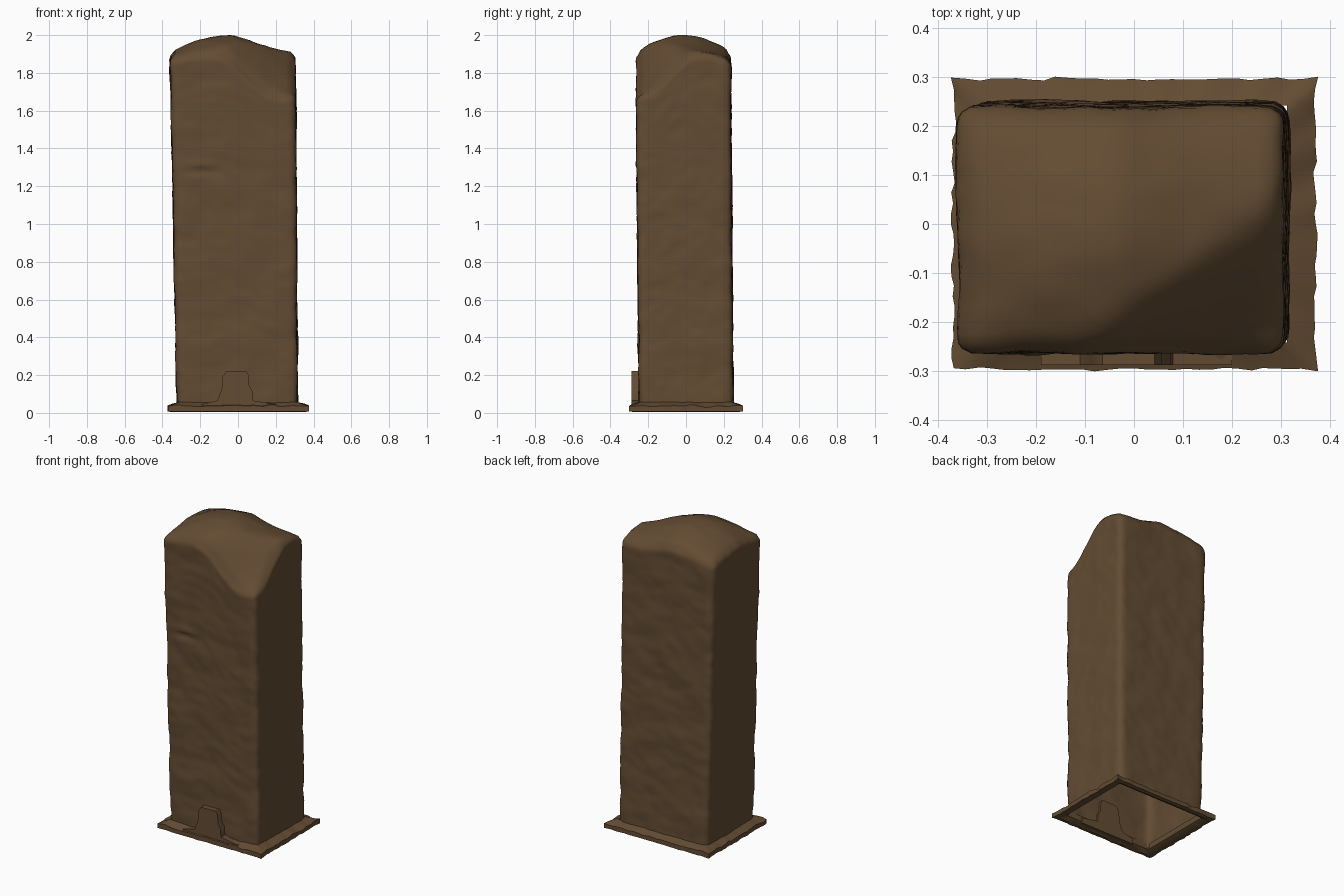
import bpy, bmesh, math
from mathutils import Vector, noise

if "Cube" in bpy.data.objects:
    bpy.data.objects.remove(bpy.data.objects["Cube"])

COLOR = (0.125, 0.072, 0.033, 1)
mat = bpy.data.materials.new("brown_earth")
mat.use_nodes = True
mat.diffuse_color = COLOR
bsdf = mat.node_tree.nodes["Principled BSDF"]
bsdf.inputs["Base Color"].default_value = COLOR
bsdf.inputs["Roughness"].default_value = 0.9


def make_object(name, bm, angle=40):
    bmesh.ops.recalc_face_normals(bm, faces=bm.faces)
    mesh = bpy.data.meshes.new(name)
    bm.to_mesh(mesh)
    bm.free()
    mesh.materials.append(mat)
    ob = bpy.data.objects.new(name, mesh)
    bpy.context.collection.objects.link(ob)
    bpy.ops.object.select_all(action="DESELECT")
    bpy.context.view_layer.objects.active = ob
    ob.select_set(True)
    bpy.ops.object.shade_smooth_by_angle(angle=math.radians(angle))
    return ob


def lerp(a, b, t):
    return a + (b - a) * t


def smooth(a, b, x):
    t = max(0, min(1, (x - a) / (b - a)))
    return t * t * (3 - 2 * t)


def crown(u, v):
    """Height of the domed top, with the front left corner broken away."""
    h = 2.0 - 0.09 * u * u - 0.09 * v * v + 0.05 * (u * v) ** 2
    if u > 0:
        h -= 0.03 * math.sin(math.pi * u)
    return h - 0.19 * smooth(0.6, 1.8, u - v)


# Body: subdivided box, open below, rounded and roughened
bm = bmesh.new()
bmesh.ops.create_cube(bm, size=2)
upright = [e for e in bm.edges if abs(e.verts[0].co.z - e.verts[1].co.z) > 1]
bmesh.ops.subdivide_edges(bm, edges=upright, cuts=3, use_grid_fill=True)
bmesh.ops.subdivide_edges(bm, edges=bm.edges[:], cuts=24, use_grid_fill=True)
floor = [f for f in bm.faces if all(v.co.z < -0.999 for v in f.verts)]
bmesh.ops.delete(bm, geom=floor, context="FACES")
RADIUS = 0.035
for vert in bm.verts:
    u, v, t = vert.co.x, vert.co.y, (vert.co.z + 1) / 2
    low = Vector((lerp(-0.322, -0.36, t), lerp(-0.248, -0.264, t), -1))
    high = Vector((lerp(0.315, 0.305, t), lerp(0.25, 0.236, t), crown(u, v)))
    p = Vector((lerp(low.x, high.x, (u + 1) / 2),
                lerp(low.y, high.y, (v + 1) / 2),
                lerp(0.03, high.z, t)))
    core = Vector([max(low[i] + RADIUS, min(high[i] - RADIUS, p[i])) for i in range(3)])
    out = p - core
    if out.length > RADIUS:
        p = core + out.normalized() * RADIUS
    if out.length > 0.001:
        out.normalize()
        bump = 0.007 * noise.noise(p * 7) + 0.004 * noise.noise(p * 19)
        p += out * bump
    # shallow scar across the front
    if v < -0.99:
        scar = math.exp(-((p.x + 0.19) / 0.06) ** 2)
        p.y += scar * 0.014 * math.exp(-((p.z - 1.28) / 0.018) ** 2)
        p.y -= scar * 0.008 * math.exp(-((p.z - 1.31) / 0.02) ** 2)
    vert.co = p
make_object("pillar_body", bm, 60)


# Ragged skirt: a thin ring around the foot
def rectangle_point(s, x, y):
    """Point a fraction s of the way around a rectangle."""
    side = int(s * 4) % 4
    k = (s * 4 % 1) * 2 - 1
    return [(k * x, -y), (x, k * y), (-k * x, y), (-x, -k * y)][side]


bm = bmesh.new()
COUNT = 112
rings = []
for i in range(COUNT):
    s = i / COUNT
    ix, iy = rectangle_point(s, 0.312, 0.242)
    mx, my = rectangle_point(s, 0.35, 0.272)
    ox, oy = rectangle_point(s, 0.37, 0.296)
    seed = Vector((ox, oy, 0))
    rag = 1 + 0.022 * noise.noise(seed * 23) + 0.012 * noise.noise(seed * 60)
    lift = 0.012 * noise.noise(seed * 14)
    section = [(ix, iy, 0.058), (mx, my, 0.044 + lift), (ox * rag, oy * rag, 0.036 + lift),
               (ox * rag, oy * rag, 0.008), (mx, my, 0.004), (ix, iy, 0.022)]
    rings.append([bm.verts.new(p) for p in section])
for a, b in zip(rings, rings[1:] + rings[:1]):
    for k in range(6):
        n = (k + 1) % 6
        bm.faces.new((a[k], b[k], b[n], a[n]))
make_object("ragged_skirt", bm)

# Door slab with spreading foot, standing proud of the front
outline = [(-0.19, 0.045), (-0.11, 0.065), (-0.087, 0.12), (-0.082, 0.19), (-0.064, 0.22),
           (0.042, 0.222), (0.056, 0.2), (0.06, 0.14), (0.075, 0.12), (0.08, 0.065),
           (0.2, 0.045), (0.2, 0.01), (-0.19, 0.01)]
bm = bmesh.new()
face = bm.faces.new([bm.verts.new((x, -0.288, z)) for x, z in outline])
extruded = bmesh.ops.extrude_face_region(bm, geom=[face])
for item in extruded["geom"]:
    if isinstance(item, bmesh.types.BMVert):
        item.co.y = -0.235
make_object("door_slab", bm)
